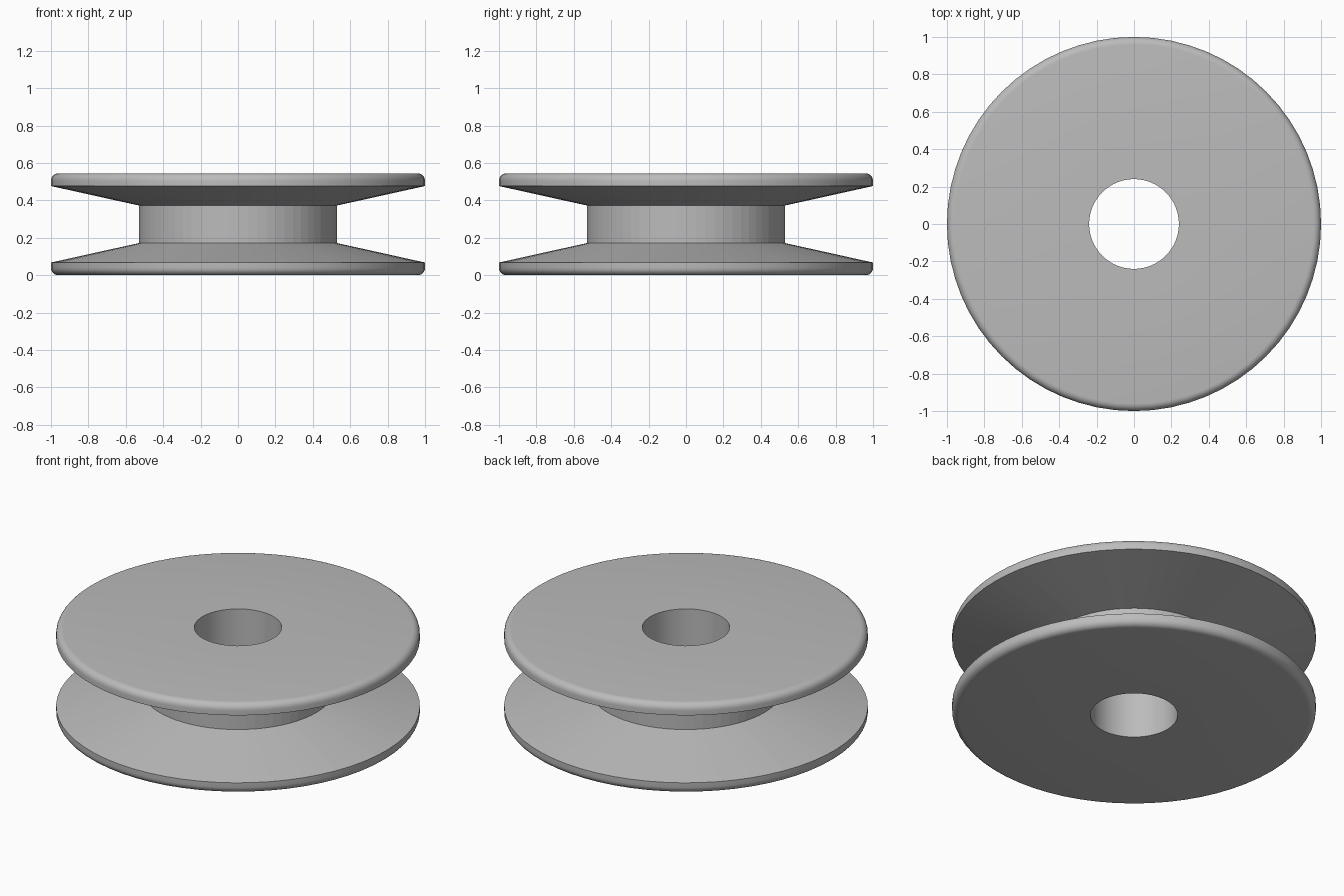
import bpy, bmesh, math

if "Cube" in bpy.data.objects:
    bpy.data.objects.remove(bpy.data.objects["Cube"])

SEG = 64
R, HUB, BORE, H = 1.0, 0.53, 0.24, 0.545
FILLET = 0.04

grey = bpy.data.materials.new("light grey")
grey.diffuse_color = (0.50, 0.50, 0.50, 1)
grey.use_nodes = True
grey.node_tree.nodes["Principled BSDF"].inputs["Base Color"].default_value = grey.diffuse_color

# Lower half of the cross-section: bore edge, flat face, rounded rim, sloped flank
lower = [(BORE, 0.0)]
for i in range(7):
    a = math.radians(-90 + 15 * i)
    lower.append((R - FILLET + FILLET * math.cos(a), FILLET + FILLET * math.sin(a)))
lower += [(R, 0.068), (HUB, 0.172)]
# Mirrored to make the upper flange
profile = lower + [(r, H - z) for r, z in reversed(lower)]

# Revolve the closed section around the z axis
bm = bmesh.new()
rings = []
for s in range(SEG):
    a = 2 * math.pi * s / SEG
    rings.append([bm.verts.new((r * math.cos(a), r * math.sin(a), z)) for r, z in profile])
n = len(profile)
flank = len(lower) - 2
for s in range(SEG):
    p, q = rings[s], rings[(s + 1) % SEG]
    for i in range(n):
        j = (i + 1) % n
        f = bm.faces.new((p[i], q[i], q[j], p[j]))
        # Flat facets in the groove, smooth rim and bore
        f.smooth = not (flank <= i <= flank + 2)
bmesh.ops.recalc_face_normals(bm, faces=bm.faces)
# Crisp corners at the bore and at the groove edges
for e in bm.edges:
    if len(e.link_faces) == 2 and e.calc_face_angle() > math.radians(30):
        e.smooth = False

mesh = bpy.data.meshes.new("grooved_wheel")
bm.to_mesh(mesh)
bm.free()
mesh.materials.append(grey)
wheel = bpy.data.objects.new("grooved_wheel", mesh)
bpy.context.collection.objects.link(wheel)
